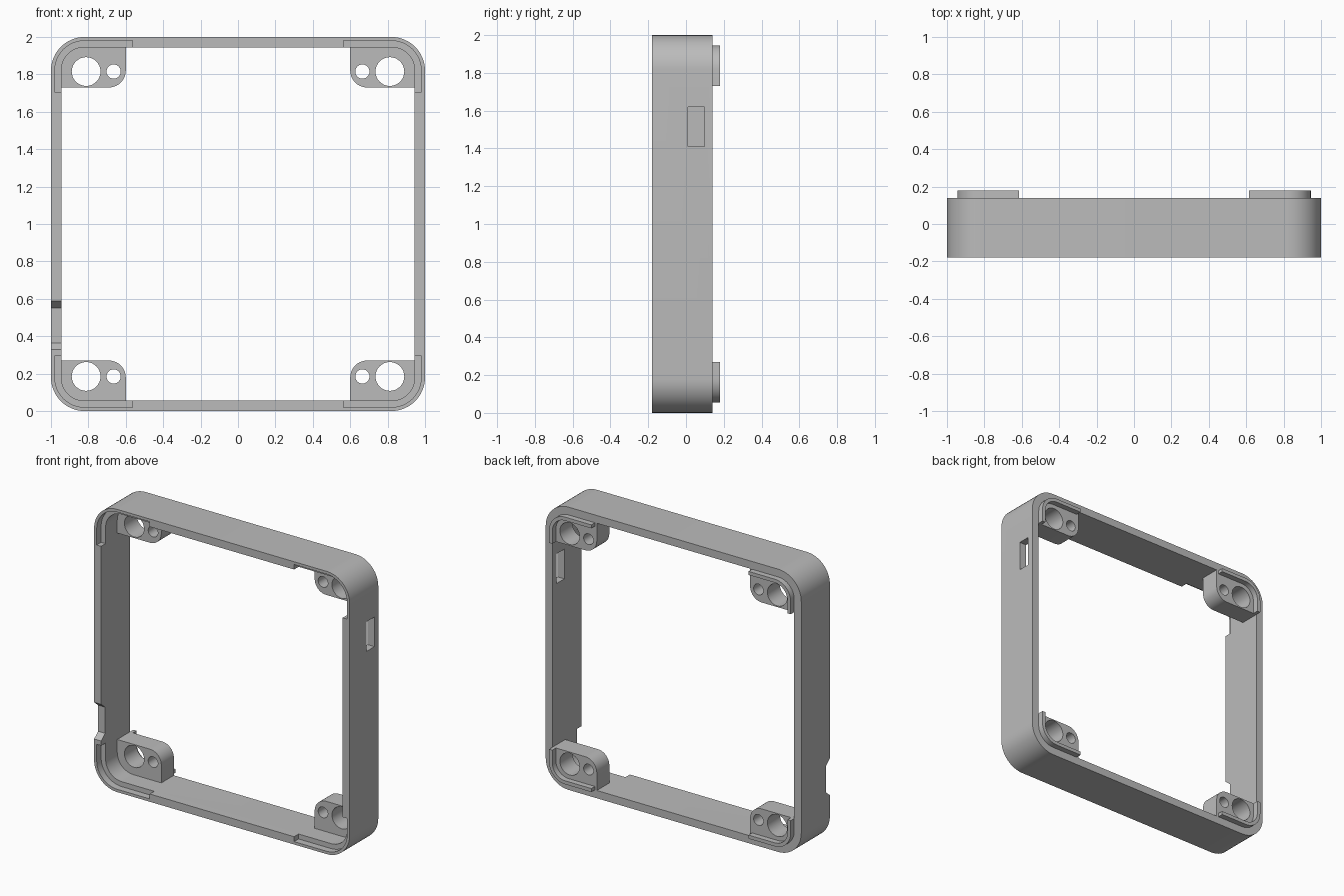
import bpy, bmesh, math

if "Cube" in bpy.data.objects:
    bpy.data.objects.remove(bpy.data.objects["Cube"], do_unlink=True)

FRONT, BACK, TIP = -0.18, 0.14, 0.18
WALL, RADIUS = 0.055, 0.18

grey = bpy.data.materials.new("matte_grey")
grey.use_nodes = True
colour = (0.5, 0.5, 0.5, 1)
grey.diffuse_color = colour
grey.node_tree.nodes["Principled BSDF"].inputs["Base Color"].default_value = colour


def prism(name, points, y0, y1):
    """Extrude an (x, z) outline along y; the frame centre is the origin."""
    bm = bmesh.new()
    face = bm.faces.new([bm.verts.new((x, y0, z)) for x, z in points])
    moved = bmesh.ops.extrude_face_region(bm, geom=[face])["geom"]
    bmesh.ops.translate(bm, vec=(0, y1 - y0, 0),
                        verts=[v for v in moved if isinstance(v, bmesh.types.BMVert)])
    bmesh.ops.recalc_face_normals(bm, faces=bm.faces)
    mesh = bpy.data.meshes.new(name)
    bm.to_mesh(mesh)
    bm.free()
    obj = bpy.data.objects.new(name, mesh)
    bpy.context.collection.objects.link(obj)
    obj.location.z = 1
    mesh.materials.append(grey)
    return obj


def arc(cx, cz, r, start, end, steps):
    angles = [math.radians(start + (end - start) * i / steps) for i in range(steps + 1)]
    return [(cx + r * math.cos(a), cz + r * math.sin(a)) for a in angles]


def rounded(name, inset, y0, y1):
    """Rounded square, inset from the outside of the frame."""
    c, points = 1 - RADIUS, []
    for i, (sx, sz) in enumerate([(1, 1), (-1, 1), (-1, -1), (1, -1)]):
        points += arc(sx * c, sz * c, RADIUS - inset, i * 90, i * 90 + 90, 12)
    return prism(name, points, y0, y1)


def box(name, x0, x1, y0, y1, z0, z1):
    return prism(name, [(x0, z0), (x1, z0), (x1, z1), (x0, z1)], y0, y1)


def bake(obj):
    bpy.context.view_layer.update()
    graph = bpy.context.evaluated_depsgraph_get()
    mesh = bpy.data.meshes.new_from_object(obj.evaluated_get(graph))
    obj.modifiers.clear()
    obj.data = mesh


def combine(obj, other, operation="DIFFERENCE"):
    mod = obj.modifiers.new("cut", "BOOLEAN")
    mod.operation, mod.solver, mod.object = operation, "EXACT", other
    bake(obj)
    bpy.data.objects.remove(other, do_unlink=True)


def mirror(obj):
    mod = obj.modifiers.new("four_corners", "MIRROR")
    mod.use_axis = (True, False, True)
    mod.use_mirror_merge = False
    bake(obj)


# Hollow frame
frame = rounded("frame", 0, FRONT, BACK)
combine(frame, rounded("opening", WALL, -0.5, 0.5))

# Stepped recesses along the inside of the front corners
recess = rounded("recess", 0.02, -0.3, FRONT + 0.05)
combine(recess, box("corner_zone", 0.565, 1.1, -0.4, 0.4, 0.705, 1.1), "INTERSECT")
mirror(recess)
combine(frame, recess)

# Window in the left wall and chamfered notch in the right wall
combine(frame, box("window", 0.9, 1.1, 0.01, 0.097, 0.41, 0.62))
notch = box("notch", -1.1, -0.9, FRONT - 0.04, FRONT + 0.045, -0.635, -0.45)
for v in notch.data.vertices:
    if v.co.y < FRONT:
        v.co.z += 0.07 if v.co.z > -0.54 else -0.07
combine(frame, notch)

# Screw bosses with a large and a small through hole
outline = arc(0.69, 0.82, 0.09, 180, 270, 10) + [(1, 0.73), (1, 1), (0.60, 1)]
boss = prism("corner_bosses", outline, 0, BACK)
combine(boss, rounded("boss_limit", WALL, -0.5, 0.5), "INTERSECT")
for x, r in [(0.812, 0.077), (0.665, 0.038)]:
    combine(boss, prism("hole", arc(x, 0.815, r, 0, 348.75, 31), -0.5, 0.5))
mirror(boss)

# Thin locating lips on the back of the bosses
lip = rounded("locating_lips", WALL, BACK, TIP)
combine(lip, rounded("lip_inside", WALL + 0.025, -0.5, 0.5))
combine(lip, box("lip_zone", 0.615, 1.1, -0.4, 0.4, 0.73, 1.1), "INTERSECT")
mirror(lip)

# Smooth the curves, keep the edges sharp
bpy.ops.object.select_all(action="DESELECT")
for obj in (frame, boss, lip):
    obj.select_set(True)
bpy.context.view_layer.objects.active = frame
bpy.ops.object.shade_smooth_by_angle(angle=math.radians(30))
